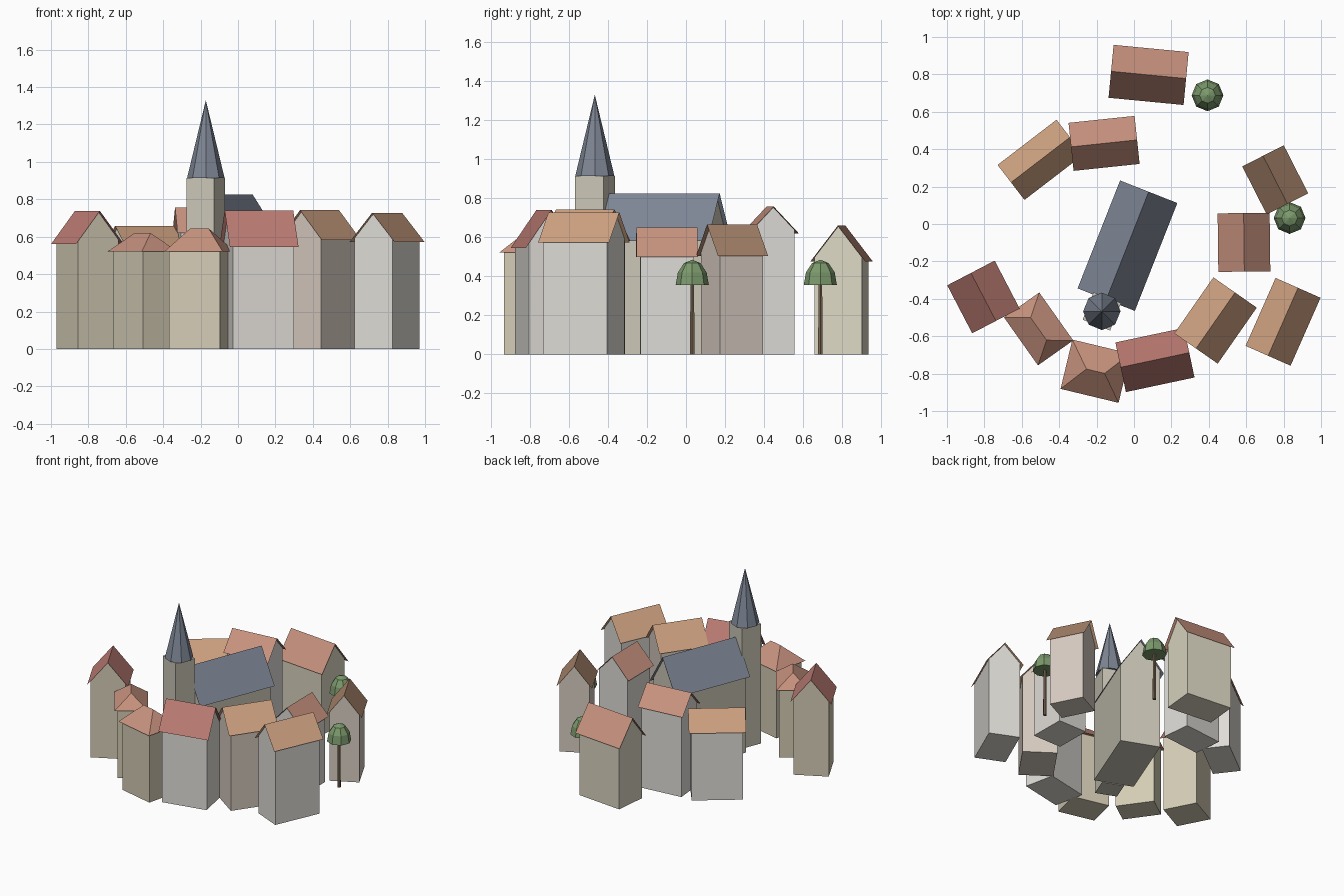
import bpy, bmesh
from math import radians, sin, cos, pi

if "Cube" in bpy.data.objects:
    bpy.data.objects.remove(bpy.data.objects["Cube"])

OVER = 0.02   # roof overhang
GAP = 0.004   # roof sits just above the wall gable


def material(name, rgb):
    m = bpy.data.materials.new(name)
    m.diffuse_color = (*rgb, 1)
    m.use_nodes = True
    m.node_tree.nodes["Principled BSDF"].inputs["Base Color"].default_value = m.diffuse_color
    return m


WALL = {
    "sand": material("sand_plaster", (0.66, 0.60, 0.46)),
    "pale": material("pale_plaster", (0.74, 0.72, 0.68)),
    "cream": material("cream_plaster", (0.72, 0.69, 0.55)),
    "rose": material("rose_plaster", (0.68, 0.60, 0.53)),
    "stone": material("church_stone", (0.60, 0.57, 0.48)),
}
ROOF = {
    "red": material("red_tile", (0.50, 0.20, 0.17)),
    "clay": material("clay_tile", (0.58, 0.29, 0.21)),
    "orange": material("orange_tile", (0.62, 0.36, 0.22)),
    "brown": material("brown_tile", (0.40, 0.24, 0.15)),
    "slate": material("slate", (0.21, 0.24, 0.30)),
}
GREEN = material("leaves", (0.20, 0.32, 0.15))
BARK = material("bark", (0.20, 0.14, 0.09))


def mesh(name, verts, faces, mat, loc=(0, 0, 0), angle=0):
    me = bpy.data.meshes.new(name)
    me.from_pydata(verts, [], faces)
    bm = bmesh.new()
    bm.from_mesh(me)
    bmesh.ops.recalc_face_normals(bm, faces=bm.faces)
    bm.to_mesh(me)
    bm.free()
    me.materials.append(mat)
    ob = bpy.data.objects.new(name, me)
    ob.location = loc
    ob.rotation_euler.z = radians(angle)
    bpy.context.collection.objects.link(ob)
    return ob


def extrude_x(name, profile, half, mat, loc, angle):
    """Closed prism: (y, z) profile swept along local x."""
    n = len(profile)
    verts = [(x, y, z) for x in (-half, half) for y, z in profile]
    faces = [tuple(range(n)), tuple(range(n, 2 * n))]
    faces += [(i, (i + 1) % n, n + (i + 1) % n, n + i) for i in range(n)]
    return mesh(name, verts, faces, mat, loc, angle)


def lathe(name, profile, sides, mat, loc):
    """Faceted solid of revolution from (r, z) points; last point is the tip if r = 0."""
    verts, faces = [], []
    tip = profile[-1][0] == 0
    rings = profile[:-1] if tip else profile
    for r, z in rings:
        verts += [(r * cos(2 * pi * k / sides), r * sin(2 * pi * k / sides), z) for k in range(sides)]
    for j in range(len(rings) - 1):
        for k in range(sides):
            a, b = j * sides + k, j * sides + (k + 1) % sides
            faces.append((a, b, b + sides, a + sides))
    faces.append(tuple(range(sides)))
    top = (len(rings) - 1) * sides
    if tip:
        verts.append((0, 0, profile[-1][1]))
        faces += [(top + k, top + (k + 1) % sides, len(verts) - 1) for k in range(sides)]
    else:
        faces.append(tuple(range(top, top + sides)))
    return mesh(name, verts, faces, mat, loc)


def gable_house(name, x, y, angle, length, width, eave, ridge, wall, roof):
    a, b = length / 2, width / 2
    wb = b - OVER
    shoulder = eave + (ridge - eave) * OVER / b - GAP
    extrude_x(name + "_walls", [(-wb, 0), (wb, 0), (wb, shoulder), (0, ridge - GAP), (-wb, shoulder)],
              a - OVER, WALL[wall], (x, y, 0), angle)
    # two thin roof slopes
    verts = [(s * a, t, z) for t, z in ((-b, eave), (0, ridge), (b, eave)) for s in (-1, 1)]
    mesh(name + "_roof", verts, [(0, 1, 3, 2), (2, 3, 5, 4)], ROOF[roof], (x, y, 0), angle)


def hip_house(name, x, y, angle, length, width, eave, ridge, ridge_len, wall, roof):
    a, b, r = length / 2, width / 2, ridge_len / 2
    wb = b - OVER
    extrude_x(name + "_walls", [(-wb, 0), (wb, 0), (wb, eave), (-wb, eave)],
              a - OVER, WALL[wall], (x, y, 0), angle)
    verts = [(-a, -b, eave), (a, -b, eave), (a, b, eave), (-a, b, eave), (-r, 0, ridge), (r, 0, ridge)]
    mesh(name + "_roof", verts, [(0, 1, 2, 3), (0, 1, 5, 4), (2, 3, 4, 5), (1, 2, 5), (3, 0, 4)],
         ROOF[roof], (x, y, 0), angle)


# ring of gabled houses: name, x, y, angle, length, width, eave, ridge, wall, roof
for h in (
    ("back_house", 0.078, 0.797, -5.5, 0.403, 0.284, 0.475, 0.66, "cream", "clay"),
    ("back_middle_house", -0.16, 0.431, 6, 0.355, 0.258, 0.62, 0.757, "pale", "clay"),
    ("back_left_house", -0.50, 0.343, 37.5, 0.397, 0.236, 0.52, 0.658, "pale", "orange"),
    ("back_right_house", 0.755, 0.236, -63, 0.288, 0.249, 0.503, 0.665, "rose", "brown"),
    ("right_house", 0.588, -0.098, -89.3, 0.313, 0.278, 0.50, 0.65, "pale", "clay"),
    ("front_right_house", 0.797, -0.523, 66.2, 0.397, 0.263, 0.572, 0.728, "pale", "orange"),
    ("front_inner_house", 0.436, -0.516, 55.1, 0.365, 0.283, 0.583, 0.742, "rose", "orange"),
    ("front_house", 0.112, -0.727, 12, 0.375, 0.271, 0.545, 0.74, "pale", "red"),
    ("left_house", -0.805, -0.39, -62.5, 0.289, 0.286, 0.562, 0.738, "sand", "red"),
):
    gable_house(*h)

# hipped houses
hip_house("front_left_house", -0.206, -0.787, -13.5, 0.319, 0.271, 0.522, 0.645, 0.10, "sand", "clay")
hip_house("left_corner_house", -0.51, -0.561, -54.7, 0.314, 0.231, 0.522, 0.62, 0.148, "sand", "clay")

# church: nave, square tower, octagonal spire
gable_house("church_nave", -0.035, -0.116, 68.5, 0.62, 0.329, 0.58, 0.825, "stone", "slate")
TOWER = (-0.172, -0.467, 0)
T = 0.079
extrude_x("church_tower", [(-T, 0), (T, 0), (T, 0.915), (-T, 0.915)], T, WALL["stone"], TOWER, 68.5)
lathe("church_spire", [(0.10, 0.915), (0, 1.33)], 8, ROOF["slate"], TOWER)

# trees: trunk and faceted dome crown
for i, (x, y) in enumerate(((0.393, 0.688), (0.832, 0.032))):
    lathe(f"tree_trunk_{i + 1}", [(0.013, 0), (0.011, 0.37)], 6, BARK, (x, y, 0))
    dome = [(0.085 * cos(radians(d)), 0.355 + 0.13 * sin(radians(d))) for d in (0, 30, 60)] + [(0, 0.485)]
    lathe(f"tree_crown_{i + 1}", dome, 8, GREEN, (x, y, 0))
